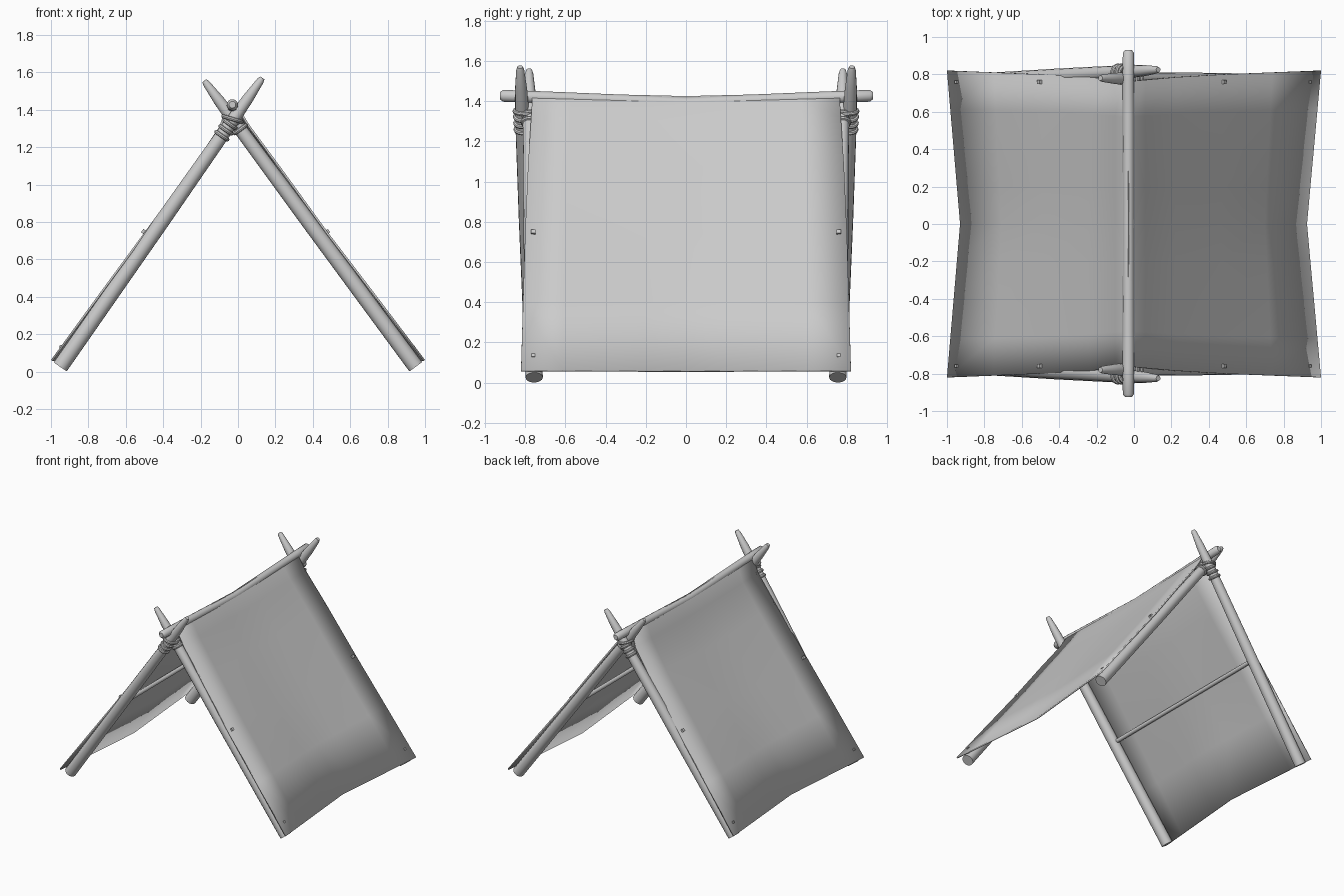
import bpy
import bmesh
import math
from mathutils import Vector

cube = bpy.data.objects.get("Cube")
if cube:
    bpy.data.objects.remove(cube, do_unlink=True)

grey = bpy.data.materials.new("plain_grey")
grey.use_nodes = True
grey.diffuse_color = (0.6, 0.6, 0.6, 1)
grey.node_tree.nodes["Principled BSDF"].inputs["Base Color"].default_value = (0.6, 0.6, 0.6, 1)


def finish(name, bm, angle=40):
    bmesh.ops.recalc_face_normals(bm, faces=bm.faces)
    mesh = bpy.data.meshes.new(name)
    bm.to_mesh(mesh)
    bm.free()
    mesh.materials.append(grey)
    ob = bpy.data.objects.new(name, mesh)
    bpy.context.collection.objects.link(ob)
    bpy.ops.object.select_all(action='DESELECT')
    ob.select_set(True)
    bpy.context.view_layer.objects.active = ob
    bpy.ops.object.shade_smooth_by_angle(angle=math.radians(angle))
    return ob


def pole(name, stations, sides=14):
    """Round tapered pole through (point, radius) stations."""
    bm = bmesh.new()
    axis = (Vector(stations[-1][0]) - Vector(stations[0][0])).normalized()
    turn = axis.to_track_quat('Z', 'Y')
    rings = []
    for point, r in stations:
        rings.append([bm.verts.new(Vector(point) + turn @ Vector(
            (r * math.cos(a), r * math.sin(a), 0)))
            for a in (2 * math.pi * i / sides for i in range(sides))])
    for low, high in zip(rings, rings[1:]):
        for i in range(sides):
            j = (i + 1) % sides
            bm.faces.new((low[i], low[j], high[j], high[i]))
    bm.faces.new(rings[0])
    bm.faces.new(rings[-1])
    return finish(name, bm)


def rope_ring(name, centre, axis, radius, thick=0.011):
    """One turn of rope around a pole."""
    bpy.ops.mesh.primitive_torus_add(
        major_radius=radius, minor_radius=thick, major_segments=18, minor_segments=8,
        location=centre, rotation=axis.to_track_quat('Z', 'Y').to_euler())
    ob = bpy.context.object
    ob.name = name
    ob.data.materials.append(grey)
    bpy.ops.object.shade_smooth_by_angle(angle=math.radians(40))


def plate(name, centre, normal, size, depth):
    """Small square fastener lying on the cloth."""
    bm = bmesh.new()
    bmesh.ops.create_cube(bm, size=1)
    bmesh.ops.scale(bm, vec=(size, size, depth), verts=bm.verts)
    turn = normal.to_track_quat('Z', 'Y').to_matrix().to_4x4()
    bmesh.ops.transform(bm, matrix=turn, verts=bm.verts)
    bmesh.ops.translate(bm, vec=centre, verts=bm.verts)
    finish(name, bm)


# Crossed end poles with rope lashings
TAPER = [(0, 0.043), (0.5, 0.041), (0.84, 0.036), (0.93, 0.03), (0.99, 0.02), (1, 0.014)]
for end, sy in (("front", -1), ("back", 1)):
    for side, foot, tip in (
            ("right", (-0.95, 0.755, 0.026), (0.13, 0.825, 1.57)),
            ("left", (0.95, 0.755, 0.026), (-0.18, 0.78, 1.555))):
        a = Vector((foot[0], foot[1] * sy, foot[2]))
        b = Vector((tip[0], tip[1] * sy, tip[2]))
        pole(f"{end}_{side}_pole", [(a.lerp(b, t), r) for t, r in TAPER])
        turns = (0.80, 0.82, 0.84) if side == "right" else (0.83, 0.85)
        for n, t in enumerate(turns):
            rope_ring(f"{end}_{side}_lashing_{n}", a.lerp(b, t), b - a, 0.036)
    rope_ring(f"{end}_cross_lashing", (-0.03, 0.80 * sy, 1.35), Vector((0.3, 0, 1)), 0.052)

# Sagging ridge pole
pole("ridge_pole", [((-0.03, y, 1.39 + 0.04 * abs(y)), r) for y, r in (
    (-0.925, 0.018), (-0.91, 0.03), (-0.77, 0.031), (0, 0.03),
    (0.77, 0.031), (0.915, 0.03), (0.93, 0.018))])

# Cross bars halfway down each slope
for name, x in (("right_cross_bar", -0.47), ("left_cross_bar", 0.44)):
    pole(name, [((x, -0.78, 0.715), 0.016), ((x, 0.78, 0.715), 0.016)], 10)

# Cloth sheet: (x, z, half width) at the ends, (x, z) in the middle
EDGE = [(-1.0, 0.062, 0.82), (-0.75, 0.405, 0.81), (-0.5, 0.745, 0.8), (-0.24, 1.1, 0.785),
        (-0.1, 1.31, 0.77), (-0.065, 1.41, 0.765), (-0.03, 1.443, 0.765),
        (0.005, 1.41, 0.765), (0.06, 1.32, 0.77), (0.23, 1.09, 0.785),
        (0.48, 0.745, 0.8), (0.74, 0.405, 0.81), (1.0, 0.062, 0.82)]
MIDDLE = [(-0.93, 0.06), (-0.71, 0.4), (-0.49, 0.735), (-0.24, 1.07),
          (-0.1, 1.3), (-0.065, 1.39), (-0.03, 1.425), (0.005, 1.39),
          (0.06, 1.3), (0.22, 1.07), (0.465, 0.735), (0.7, 0.4), (0.925, 0.06)]
bm = bmesh.new()
COLS = 8
rows = []
for (ex, ez, w), (mx, mz) in zip(EDGE, MIDDLE):
    row = []
    for i in range(COLS + 1):
        s = 2 * i / COLS - 1
        k = abs(s)
        row.append(bm.verts.new((mx + (ex - mx) * k, s * w, mz + (ez - mz) * k)))
    rows.append(row)
for low, high in zip(rows, rows[1:]):
    for i in range(COLS):
        bm.faces.new((low[i], low[i + 1], high[i + 1], high[i]))
cloth = finish("cloth_sheet", bm, 60)
if cloth.data.polygons[0].normal.z < 0:
    cloth.data.flip_normals()
solid = cloth.modifiers.new("thickness", 'SOLIDIFY')
solid.thickness = 0.011
solid.offset = -1

# Fasteners along the cloth edges
for sy in (-1, 1):
    for name, x, z, size, depth in (
            ("right_mid_toggle", -0.5, 0.745, 0.022, 0.03),
            ("left_mid_toggle", 0.475, 0.745, 0.022, 0.03),
            ("right_hem_stud", -0.95, 0.135, 0.016, 0.009),
            ("left_hem_stud", 0.94, 0.135, 0.016, 0.009)):
        normal = Vector((math.copysign(0.8, x), 0, 0.6))
        plate(f"{name}_{'front' if sy < 0 else 'back'}", (x, 0.76 * sy, z), normal, size, depth)
